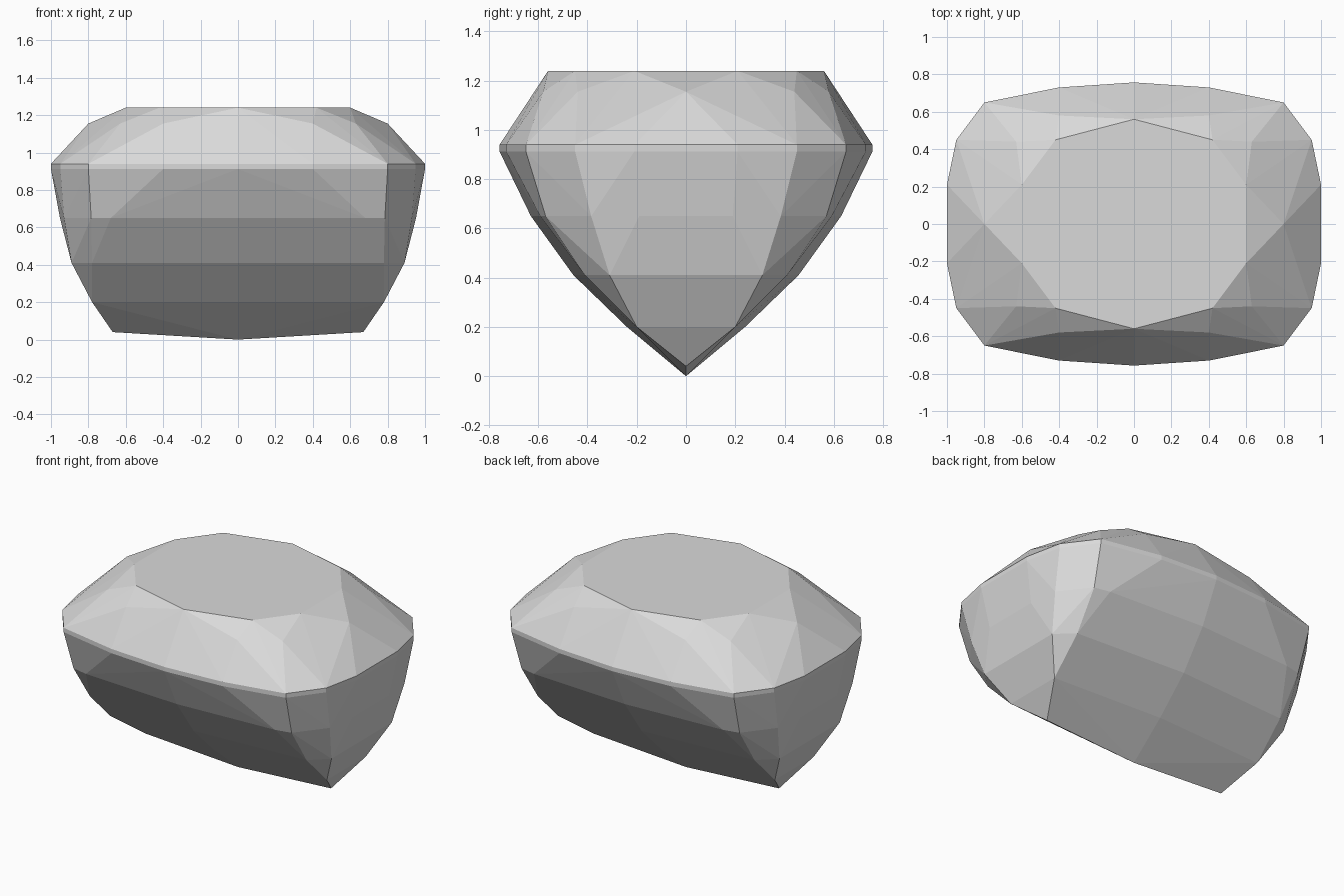
import bpy
import bmesh
from math import radians

cube = bpy.data.objects.get("Cube")
if cube:
    bpy.data.objects.remove(cube, do_unlink=True)

# One quarter of the stone: height -> corner points of that level
girdle = [(0, .757), (.4, .73), (.8, .65), (.95, .45), (1, .21)]
levels = [
    (1.24, [(0, .56), (.42, .45), (.6, .21)]),               # table
    (1.155, [(.4, .58), (.63, .44), (.8, 0)]),               # star facets
    (.94, girdle),                                           # girdle top
    (.912, girdle),                                          # girdle bottom
    (.65, [(0, .63), (.68, .592), (.785, .57), (.93, .385), (.952, .19)]),
    (.41, [(0, .457), (.78, .41), (.89, .31)]),
    (.2, [(0, .24), (.78, .2)]),
    (.04, [(.67, 0)]),                                       # keel ends
    (0, [(0, 0)]),                                           # keel centre
]

# Mirror the quarter, then wrap it in flat facets
points = {(sx * x, sy * y, z) for z, ring in levels for x, y in ring
          for sx in (-1, 1) for sy in (-1, 1)}
bm = bmesh.new()
for p in sorted(points):
    bm.verts.new(p)
hull = bmesh.ops.convex_hull(bm, input=bm.verts[:])
spare = {g for g in hull["geom_interior"] + hull["geom_unused"]
         if isinstance(g, bmesh.types.BMVert)}
bmesh.ops.delete(bm, geom=list(spare), context='VERTS')
bmesh.ops.dissolve_limit(bm, angle_limit=radians(1.5),
                         verts=bm.verts[:], edges=bm.edges[:])
bmesh.ops.recalc_face_normals(bm, faces=bm.faces[:])

mesh = bpy.data.meshes.new("cut_gem")
bm.to_mesh(mesh)
bm.free()
gem = bpy.data.objects.new("cut_gem", mesh)
bpy.context.collection.objects.link(gem)

# Plain pale grey stone
grey = (.7, .7, .7, 1)
mat = bpy.data.materials.new("pale_grey")
mat.use_nodes = True
mat.diffuse_color = grey
for node in mat.node_tree.nodes:
    if node.type == 'BSDF_PRINCIPLED':
        node.inputs["Base Color"].default_value = grey
mesh.materials.append(mat)
